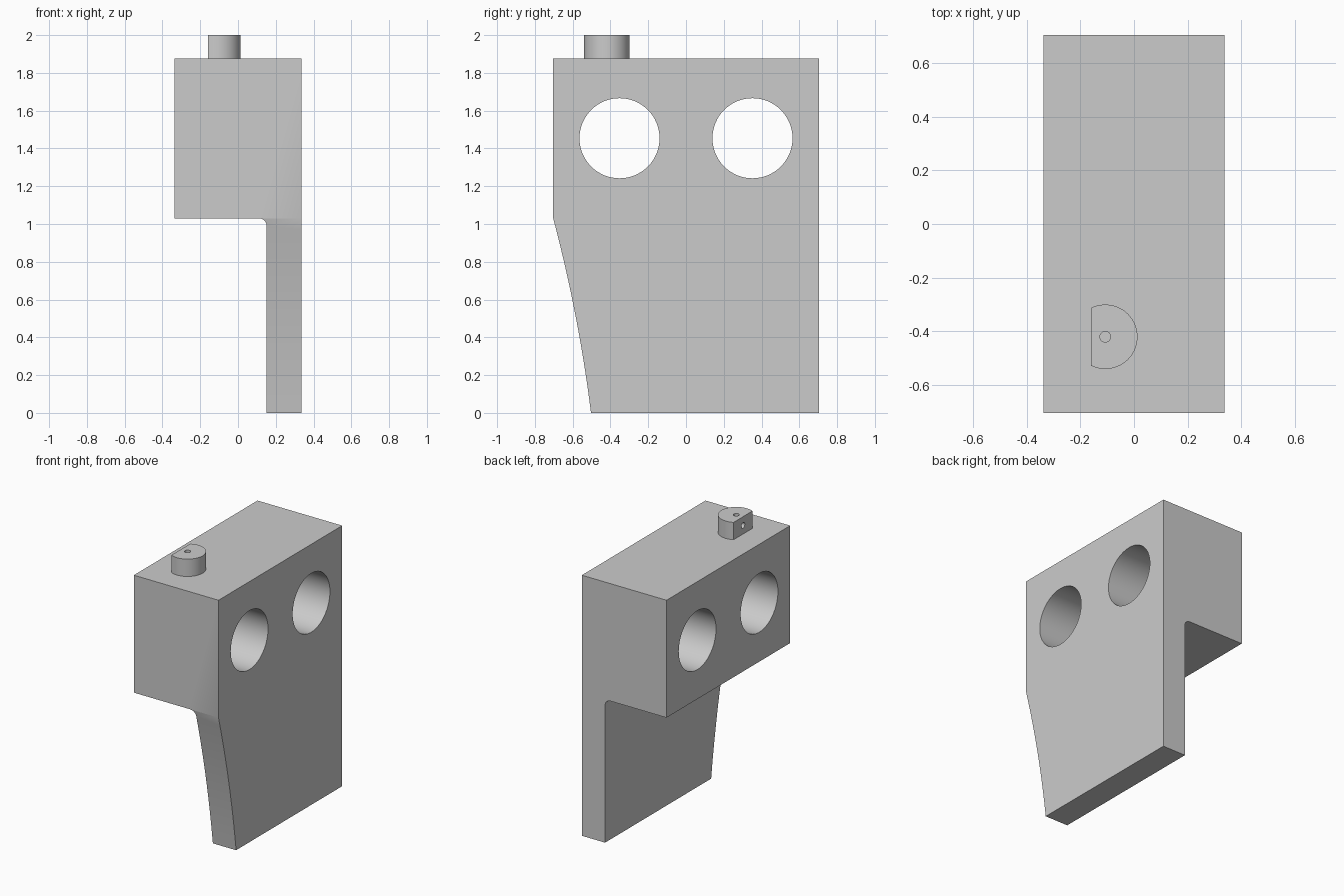
import bpy
import bmesh
from math import cos, sin, pi, radians
from mathutils import Vector, Matrix

cube = bpy.data.objects.get("Cube")
if cube:
    bpy.data.objects.remove(cube, do_unlink=True)

# Main dimensions
HALF_X, HALF_Y = 0.337, 0.703
BLOCK_LOW, BLOCK_TOP, TOP = 1.03, 1.875, 2.0
PLATE_X, FILLET = 0.152, 0.042
PEG = Vector((-0.107, -0.42, 0))
PEG_R, PEG_FLAT = 0.12, -0.16

grey = bpy.data.materials.new("plain_grey")
grey.use_nodes = True
colour = (0.6, 0.6, 0.6, 1)
grey.diffuse_color = colour
bsdf = next(n for n in grey.node_tree.nodes if n.type == 'BSDF_PRINCIPLED')
bsdf.inputs["Base Color"].default_value = colour


def prism(name, points, sweep):
    """Solid made by sweeping a closed planar outline along a vector."""
    bm = bmesh.new()
    face = bm.faces.new([bm.verts.new(p) for p in points])
    swept = bmesh.ops.extrude_face_region(bm, geom=[face])
    verts = [g for g in swept["geom"] if isinstance(g, bmesh.types.BMVert)]
    bmesh.ops.translate(bm, verts=verts, vec=sweep)
    bmesh.ops.recalc_face_normals(bm, faces=bm.faces)
    mesh = bpy.data.meshes.new(name)
    bm.to_mesh(mesh)
    bm.free()
    mesh.materials.append(grey)
    obj = bpy.data.objects.new(name, mesh)
    bpy.context.collection.objects.link(obj)
    return obj


def rod(name, start, end, radius, sides):
    """Cylinder between two points, used as a drill."""
    start, end = Vector(start), Vector(end)
    turn = (end - start).to_track_quat('Z', 'Y')
    ring = [start + turn @ Vector((radius * cos(a), radius * sin(a), 0))
            for a in (2 * pi * i / sides for i in range(sides))]
    return prism(name, ring, end - start)


def cut(obj, cutter):
    """Subtract the cutter for good and discard it."""
    cutter.hide_render = True
    mod = obj.modifiers.new("cut", 'BOOLEAN')
    mod.operation, mod.solver, mod.object = 'DIFFERENCE', 'EXACT', cutter
    bpy.context.view_layer.objects.active = obj
    bpy.ops.object.modifier_apply(modifier=mod.name)
    bpy.data.objects.remove(cutter, do_unlink=True)


def smooth(obj):
    bpy.ops.object.select_all(action='DESELECT')
    obj.select_set(True)
    bpy.context.view_layer.objects.active = obj
    bpy.ops.object.shade_smooth_by_angle(angle=radians(25))


# Body: side outline with a gently hollowed lower front edge
foot_y, hollow, steps = -0.503, 0.018, 16
side = [(-HALF_X, HALF_Y, 0), (-HALF_X, HALF_Y, BLOCK_TOP),
        (-HALF_X, -HALF_Y, BLOCK_TOP)]
for i in range(steps + 1):
    t = i / steps
    y = -HALF_Y + (foot_y + HALF_Y) * t + hollow * 4 * t * (1 - t)
    side.append((-HALF_X, y, BLOCK_LOW * (1 - t)))
body = prism("body", side, Vector((2 * HALF_X, 0, 0)))

# Space beside the hanging plate, with a rounded inner corner
void = [(-1, -1, -1), (-1, -1, BLOCK_LOW)]
for i in range(13):
    a = pi / 2 * (1 - i / 12)
    void.append((PLATE_X - FILLET + FILLET * cos(a), -1,
                 BLOCK_LOW - FILLET + FILLET * sin(a)))
void.append((PLATE_X, -1, -1))
cut(body, prism("void_cutter", void, Vector((0, 2, 0))))

# Two large cross holes
for y in (-0.352, 0.352):
    cut(body, rod("hole_cutter", (-1, y, 1.454), (1, y, 1.454), 0.212, 64))
smooth(body)

# D-shaped peg on top, with a small top hole meeting a side hole
half_angle = math_angle = pi - Vector((1, 0)).angle(
    Vector((PEG.x - PEG_FLAT, (PEG_R ** 2 - (PEG.x - PEG_FLAT) ** 2) ** 0.5)))
outline = []
for i in range(49):
    a = half_angle * (2 * i / 48 - 1)
    outline.append(PEG + Vector((PEG_R * cos(a), PEG_R * sin(a),
                                 BLOCK_TOP - 0.005)))
peg = prism("peg", outline, Vector((0, 0, TOP - BLOCK_TOP + 0.005)))
mid = (BLOCK_TOP + TOP) / 2
cut(peg, rod("top_hole_cutter", (PEG.x, PEG.y, mid - 0.03),
             (PEG.x, PEG.y, TOP + 0.1), 0.02, 24))
cut(peg, rod("side_hole_cutter", (PEG_FLAT - 0.1, PEG.y, mid),
             (PEG.x + 0.005, PEG.y, mid), 0.02, 24))
smooth(peg)
